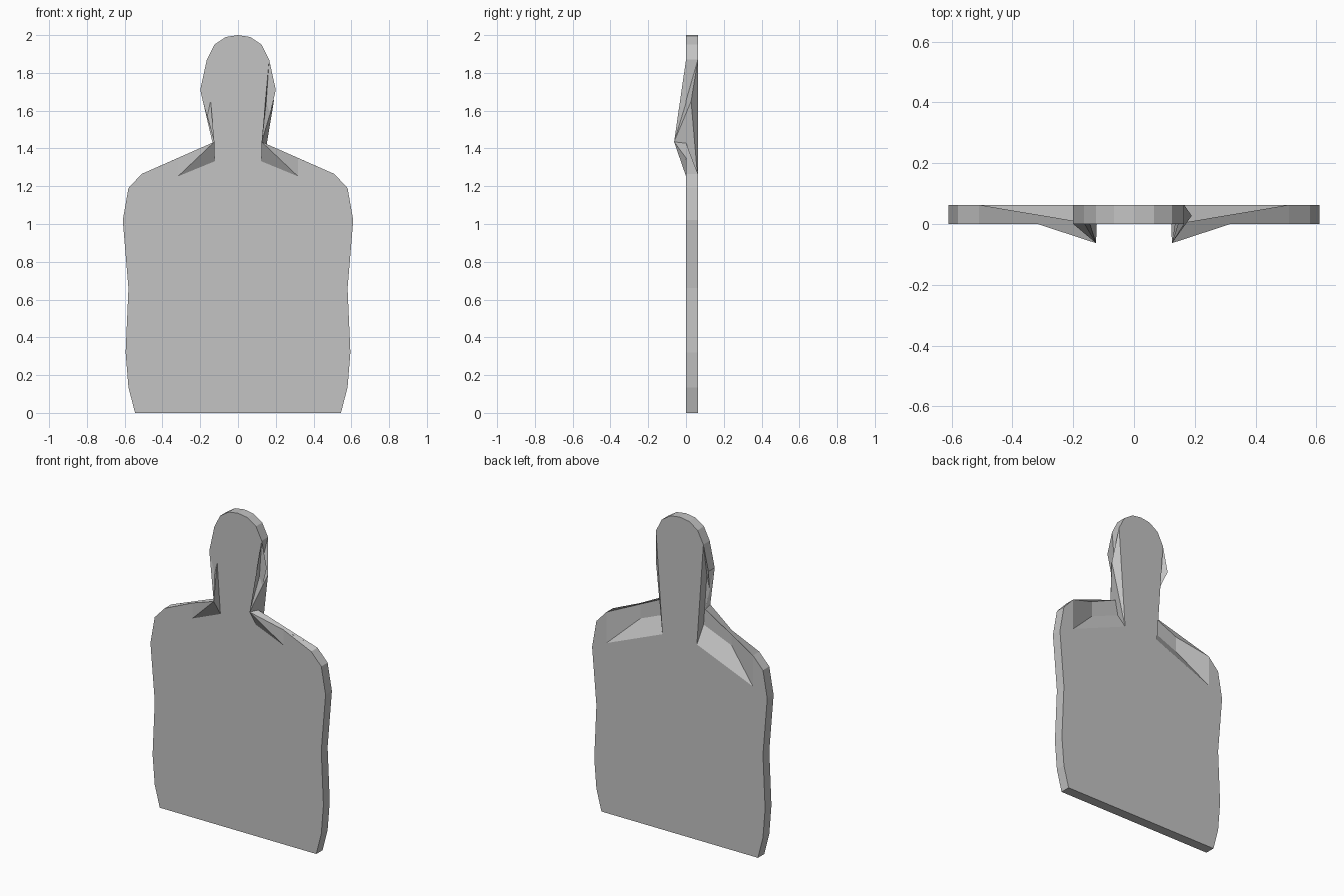
import bpy
import bmesh

cube = bpy.data.objects.get("Cube")
if cube:
    bpy.data.objects.remove(cube, do_unlink=True)

grey = bpy.data.materials.new("plain_grey")
grey.use_nodes = True
colour = (0.55, 0.55, 0.55, 1)
grey.diffuse_color = colour
grey.node_tree.nodes["Principled BSDF"].inputs["Base Color"].default_value = colour

FRONT, BACK = 0.0, 0.063

# Half outline of the torso, shoulder, neck and head, from the base upward
OUTLINE = [(0.545, 0), (0.58, 0.135), (0.595, 0.32), (0.58, 0.66), (0.61, 1.02),
           (0.58, 1.19), (0.51, 1.265), (0.135, 1.43), (0.2, 1.71),
           (0.165, 1.87), (0.125, 1.95), (0.065, 1.99)]
SHOULDER, NECK, CHEEK, TEMPLE = 6, 7, 8, 9

bm = bmesh.new()


def face(*verts):
    return bm.faces.new(verts)


def build_half(side):
    """Make the outline and fold points of one half, and its rim and folds."""
    front = [bm.verts.new((side * x, FRONT, z)) for x, z in OUTLINE]
    back = [bm.verts.new((side * x, BACK, z)) for x, z in OUTLINE]
    back[NECK].co = (side * 0.125, -BACK, 1.435)
    if side > 0:
        back[CHEEK].co = (0.19, 0.027, 1.65)
    inner = bm.verts.new((side * 0.12, BACK, 1.23))
    outer = bm.verts.new((side * 0.51, BACK, 1.07))

    # Rim around the board
    for i in range(len(OUTLINE) - 1):
        if side > 0 and i in (NECK, CHEEK):
            continue
        face(front[i], front[i + 1], back[i + 1], back[i])

    # Folded shoulder
    neck, cheek, temple = back[NECK], back[CHEEK], back[TEMPLE]
    face(back[SHOULDER], outer, neck)
    face(outer, inner, neck)

    # Folded side of the neck, uneven between the halves
    face(temple, cheek, neck)
    if side > 0:
        face(temple, cheek, inner)
        face(cheek, neck, inner)
        face(front[TEMPLE], temple, neck)
        face(front[TEMPLE], neck, front[NECK])
        face(front[TEMPLE], front[NECK], front[CHEEK])
    else:
        face(temple, neck, inner)

    back_edge = back[:SHOULDER + 1] + [outer, inner] + back[TEMPLE:]
    return front, back, back_edge


left_front, left_back, left_edge = build_half(1)
right_front, right_back, right_edge = build_half(-1)
crown_front = bm.verts.new((0, FRONT, 2))
crown_back = bm.verts.new((0, BACK, 2))

# Crown and base of the rim
for front, back in ((left_front, left_back), (right_front, right_back)):
    face(front[-1], crown_front, crown_back, back[-1])
face(left_front[0], right_front[0], right_back[0], left_back[0])

# Flat front and back
front_face = face(*left_front, crown_front, *reversed(right_front))
face(*left_edge, crown_back, *reversed(right_edge))

bmesh.ops.recalc_face_normals(bm, faces=bm.faces[:])
front_face.normal_update()
if front_face.normal.y > 0:
    bmesh.ops.reverse_faces(bm, faces=bm.faces[:])

mesh = bpy.data.meshes.new("silhouette_board")
bm.to_mesh(mesh)
bm.free()
mesh.materials.append(grey)
board = bpy.data.objects.new("silhouette_board", mesh)
bpy.context.collection.objects.link(board)
